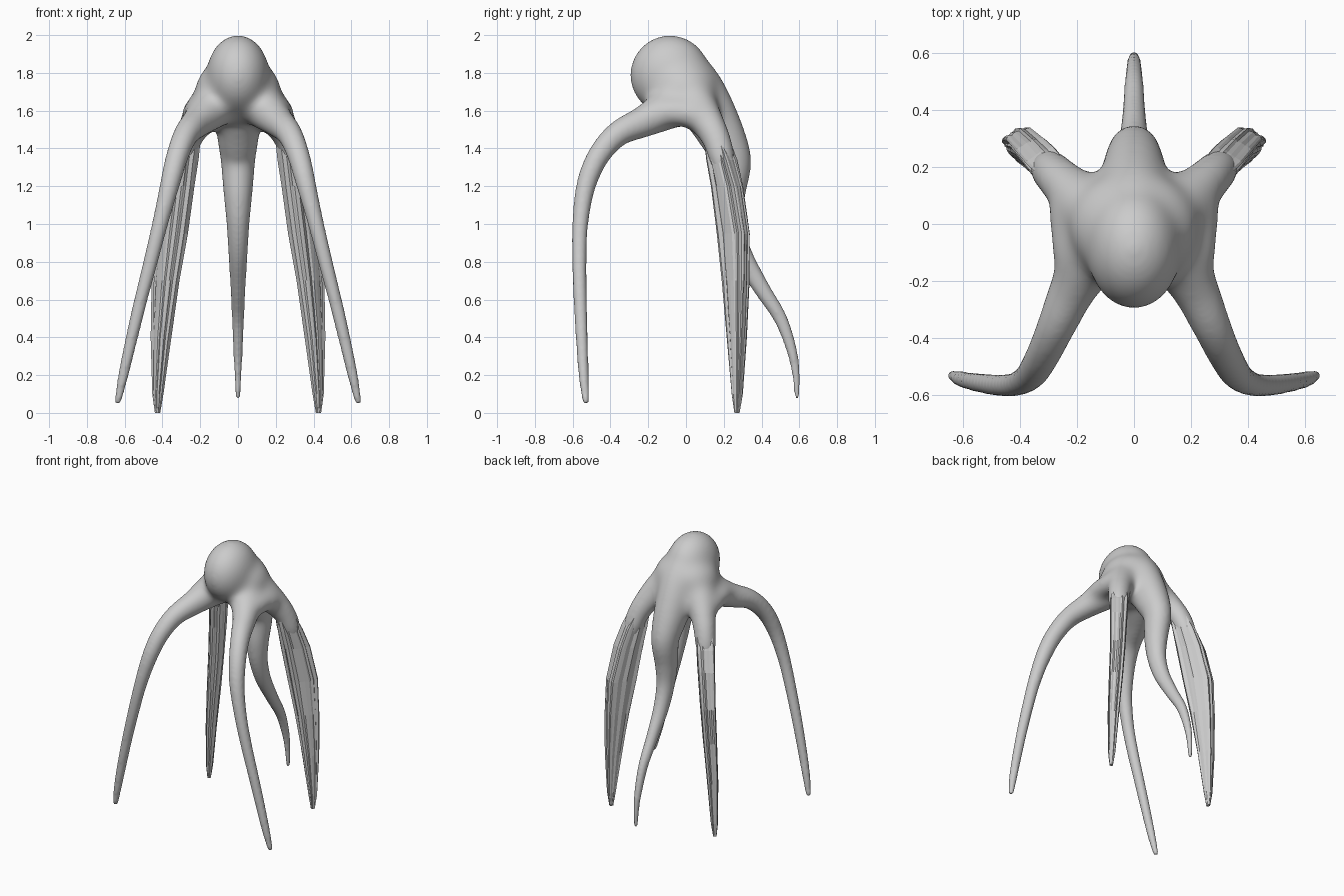
import bpy, bmesh, math, random
from mathutils import Vector

if "Cube" in bpy.data.objects:
    bpy.data.objects.remove(bpy.data.objects["Cube"])

random.seed(4)


def catmull(pts, n=6):
    """Smooth a list of equal-length tuples."""
    p = [Vector(q) for q in pts]
    p = [p[0] * 2 - p[1]] + p + [p[-1] * 2 - p[-2]]
    out = []
    for i in range(1, len(p) - 2):
        a, b, c, d = p[i - 1:i + 3]
        for k in range(n):
            t = k / n
            out.append(0.5 * (2 * b + (c - a) * t + (2 * a - 5 * b + 4 * c - d) * t * t
                              + (3 * b - a - 3 * c + d) * t ** 3))
    return out + [p[-2]]


def skin(bm, rings):
    """Bridge point rings into a closed skin."""
    vs = [[bm.verts.new(c) for c in r] for r in rings]
    n = len(vs[0])
    for a, b in zip(vs, vs[1:]):
        for i in range(n):
            j = (i + 1) % n
            bm.faces.new((a[i], a[j], b[j], b[i]))
    bm.faces.new(vs[0][::-1])
    bm.faces.new(vs[-1])


def limb(bm, pts, sx=1.0, mirror=1, n=20):
    """Tapered tube through (x, y, z, radius) points, rounded at the tip."""
    path = catmull(pts)
    c = [Vector((q[0] * mirror, q[1], q[2])) for q in path]
    rings = []
    side = None
    for i, q in enumerate(path):
        t = (c[min(i + 1, len(c) - 1)] - c[max(i - 1, 0)]).normalized()
        side = side or Vector((1, 0, 0))
        side = (side - t * side.dot(t)).normalized()
        up = t.cross(side)
        rings.append([c[i] + side * (math.cos(a) * q[3] * sx) + up * (math.sin(a) * q[3])
                      for a in (2 * math.pi * k / n for k in range(n))])
    mid = c[-1] + t * path[-1][3] * 0.8
    rings.append([mid + (v - c[-1]) * 0.5 for v in rings[-1]])
    skin(bm, rings)


def ball(bm, centre, radii):
    made = bmesh.ops.create_uvsphere(bm, u_segments=40, v_segments=24, radius=1)["verts"]
    for v in made:
        v.co = Vector(centre) + Vector(a * b for a, b in zip(v.co, radii))


def finish(bm, name):
    bmesh.ops.recalc_face_normals(bm, faces=bm.faces)
    me = bpy.data.meshes.new(name)
    bm.to_mesh(me)
    bm.free()
    ob = bpy.data.objects.new(name, me)
    bpy.context.collection.objects.link(ob)
    return ob


bm = bmesh.new()
# head and torso
ball(bm, (0, -.085, 1.788), (.168, .216, .216))
ball(bm, (0, -.01, 1.71), (.228, .2, .18))
# spine running into the curling tail
limb(bm, [(0, -.02, 1.77, .17), (0, .055, 1.7, .155), (0, .13, 1.58, .142), (0, .2, 1.45, .124),
          (0, .245, 1.33, .102), (0, .23, 1.15, .083), (0, .24, 1.0, .067), (0, .295, .84, .056),
          (0, .4, .66, .044), (0, .5, .5, .036), (0, .56, .33, .028), (0, .583, .2, .021),
          (0, .588, .085, .014)], sx=.9)
for m in (1, -1):
    # front leg
    limb(bm, [(.06, .02, 1.69, .14), (.14, -.1, 1.61, .115), (.215, -.23, 1.54, .088),
              (.273, -.36, 1.48, .073), (.322, -.465, 1.36, .062), (.363, -.53, 1.2, .051),
              (.413, -.56, 1.0, .042), (.463, -.565, .8, .038), (.514, -.56, .6, .035),
              (.562, -.552, .4, .032), (.607, -.542, .2, .027), (.636, -.53, .06, .018)], mirror=m)
    # back leg root
    limb(bm, [(.08, .0, 1.7, .13), (.16, .06, 1.61, .115), (.23, .125, 1.52, .09),
              (.27, .165, 1.44, .078), (.295, .19, 1.35, .07), (.31, .205, 1.27, .05)], mirror=m)
    # web between front and back leg
    limb(bm, [(.2, -.22, 1.575, .065), (.216, -.09, 1.595, .075), (.228, .06, 1.58, .075)], mirror=m)
body = finish(bm, "body_with_front_legs_and_tail")

# fuse into one skin
mod = body.modifiers.new("fuse", "REMESH")
mod.mode = 'VOXEL'
mod.voxel_size = .011
dg = bpy.context.evaluated_depsgraph_get()
fused = bpy.data.meshes.new_from_object(body.evaluated_get(dg))
body.modifiers.clear()
body.data = fused

# soften the joins, fading out towards the thin limbs
bm = bmesh.new()
bm.from_mesh(fused)
for i in range(60):
    lim = -1 if i < 3 else 1.25 + .005 * i
    bmesh.ops.smooth_vert(bm, verts=[v for v in bm.verts if v.co.z > lim], factor=.5,
                          use_axis_x=True, use_axis_y=True, use_axis_z=True)
bm.to_mesh(fused)
bm.free()
for p in fused.polygons:
    p.use_smooth = True

# ragged, fluted back legs: (z, x, y, radial half depth, half thickness)
SECTIONS = [(1.44, .268, .165, .065, .06), (1.34, .294, .19, .085, .064), (1.2, .32, .22, .098, .06),
            (.95, .358, .255, .104, .054), (.7, .383, .265, .083, .049), (.4, .408, .27, .057, .039),
            (.1, .424, .272, .029, .025), (.0, .426, .27, .013, .012)]
N = 36
flute = [random.uniform(.8, 1.06) for _ in range(N)]
bm = bmesh.new()
rings = []
for z, x, y, deep, thick in SECTIONS:
    ring = []
    for k in range(N):
        a = 2 * math.pi * k / N
        f = flute[k] * random.uniform(.97, 1.03)
        u = math.copysign(abs(math.cos(a)) ** .7, math.cos(a)) * deep * f
        w = math.copysign(abs(math.sin(a)) ** .7, math.sin(a)) * thick * f
        ring.append((x + u * .66 - w * .75, y + u * .75 + w * .66, z))
    rings.append(ring)
skin(bm, rings)
legs = finish(bm, "back_legs")
legs.modifiers.new("mirror", "MIRROR").use_mirror_merge = False
